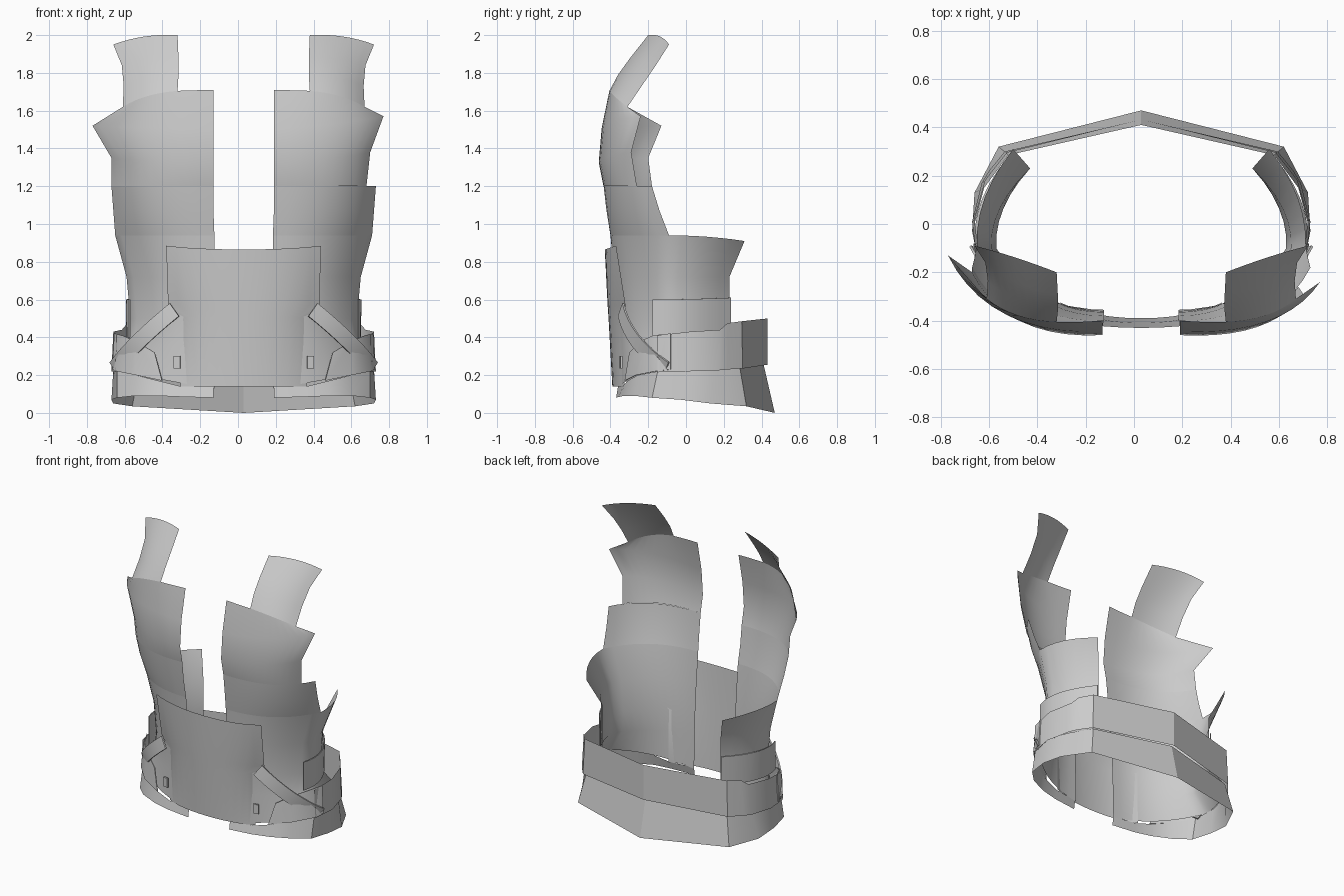
import bpy, bmesh, math
from mathutils import Vector

cube = bpy.data.objects.get("Cube")
if cube:
    bpy.data.objects.remove(cube)

MID = 0.03  # x of the garment's plane of symmetry

grey = bpy.data.materials.new("plain_grey")
grey.use_nodes = True
colour = (0.6, 0.6, 0.6, 1)
grey.diffuse_color = colour
grey.node_tree.nodes["Principled BSDF"].inputs["Base Color"].default_value = colour


def bezier(a, b, c, steps):
    """Quadratic curve from a to c, pulled towards b."""
    a, b, c = Vector(a), Vector(b), Vector(c)
    ts = [i / steps for i in range(steps + 1)]
    return [a * (1 - t) ** 2 + b * 2 * t * (1 - t) + c * t * t for t in ts]


def sheet(name, rows, sides=(1, -1), thickness=0, angle=40):
    """Skin rows of (distance from middle, y, z) points on each listed side."""
    bm = bmesh.new()
    for side in sides:
        grid = [[bm.verts.new((MID + side * d, y, z)) for d, y, z in row] for row in rows]
        for low, high in zip(grid, grid[1:]):
            for i in range(len(low) - 1):
                bm.faces.new((low[i], low[i + 1], high[i + 1], high[i]))
    bmesh.ops.remove_doubles(bm, verts=bm.verts, dist=0.0005)
    # Face every sheet away from the wearer
    bm.normal_update()
    for f in bm.faces:
        c = f.calc_center_median()
        if f.normal.dot(Vector((c.x - MID, c.y, 0))) < 0:
            f.normal_flip()
    mesh = bpy.data.meshes.new(name)
    bm.to_mesh(mesh)
    bm.free()
    obj = bpy.data.objects.new(name, mesh)
    bpy.context.collection.objects.link(obj)
    mesh.materials.append(grey)
    bpy.ops.object.select_all(action="DESELECT")
    obj.select_set(True)
    bpy.context.view_layer.objects.active = obj
    if thickness:
        solid = obj.modifiers.new("thickness", "SOLIDIFY")
        solid.thickness = thickness
        solid.offset = 1
        bpy.ops.object.modifier_apply(modifier=solid.name)
    bpy.ops.object.shade_smooth_by_angle(angle=math.radians(angle))


def front_row(inner, outer, bulge=0.02, reach=0.74, steps=10):
    """Curve around the chest from the front opening to the side."""
    (d, y, z), (e, _, w) = inner, outer
    return bezier(inner, (d + reach * (e - d), y - bulge, (z + w) / 2), outer, steps)


def body_row(inner, side, end, bulge=0, reach=0.62):
    """Chest curve continued along the flank to the open back edge."""
    middle = (side[0] + 0.01, (side[1] + end[1]) / 2, side[2])
    return front_row(inner, side, bulge, reach) + bezier(side, middle, end, 6)[1:]


# Shoulder straps and chest, with a longer torn tip on one side
notch = (0.64, -0.31, 1.62)
shoulder_base = bezier((0.35, -0.405, 1.705), (0.53, -0.4, 1.69), notch, 8)
for label, side, edge in (
    ("left", 1, [(0.74, -0.24, 1.57), (0.67, -0.29, 1.38), (0.65, -0.26, 1.2)]),
    ("right", -1, [(0.8, -0.13, 1.52), (0.7, -0.2, 1.35), (0.7, -0.18, 1.2)]),
):
    sheet(label + "_shoulder", [
        shoulder_base,
        bezier((0.345, -0.36, 1.79), (0.53, -0.34, 1.78), (0.635, -0.235, 1.73), 8),
        bezier((0.345, -0.295, 1.88), (0.53, -0.26, 1.88), (0.645, -0.16, 1.84), 8),
        bezier((0.35, -0.2, 2), (0.53, -0.13, 2.01), (0.69, -0.09, 1.95), 8),
    ], (side,))
    sheet(label + "_chest", [
        front_row((0.16, -0.435, 1.2), edge[2]),
        front_row((0.16, -0.46, 1.32), edge[1]),
        front_row((0.16, -0.445, 1.5), edge[0]),
        [(0.16, -0.4, 1.71), (0.25, -0.405, 1.708)] + shoulder_base,
    ], (side,))

# Torso from the ribs down to the belt
sheet("torso_front", [
    front_row((0.155, -0.4, 0.94), (0.68, -0.09, 0.94), 0.01, 0.7),
    front_row((0.16, -0.42, 1.07), (0.69, -0.14, 1.07)),
    front_row((0.16, -0.435, 1.2), (0.7, -0.18, 1.2)),
])
sheet("torso_sides", [
    body_row((0.155, -0.355, 0.13), (0.69, -0.08, 0.23), (0.55, 0.28, 0.24)),
    body_row((0.155, -0.36, 0.36), (0.61, -0.1, 0.36), (0.46, 0.23, 0.36)),
    body_row((0.155, -0.365, 0.5), (0.6, -0.1, 0.5), (0.46, 0.23, 0.5)),
    body_row((0.155, -0.38, 0.72), (0.62, -0.1, 0.72), (0.46, 0.23, 0.72)),
    body_row((0.155, -0.4, 0.94), (0.68, -0.09, 0.94), (0.53, 0.31, 0.91), 0.01, 0.7),
])

# Raised strip around each flank
sheet("flank_strip", [
    bezier((0.6, -0.175, z), (0.66 + grow, 0.01, z), (0.47, 0.235, z + 0.01), 8)
    for z, grow in ((0.4, 0), (0.6, 0.01))
], thickness=0.006)

# Curved plate over the stomach
sheet("stomach_plate", [
    bezier((0, y, z), (d * 0.6, y, z), (d, edge_y, edge_z), 6)
    for y, z, d, edge_y, edge_z in (
        (-0.39, 0.14, 0.335, -0.325, 0.14),
        (-0.41, 0.5, 0.335, -0.33, 0.51),
        (-0.415, 0.57, 0.4, -0.32, 0.57),
        (-0.43, 0.865, 0.41, -0.37, 0.885),
    )
])

# Flared lower belt, open at the front and pointed at the back
belt_top = [
    (0.16, -0.36, 0.14), (0.33, -0.335, 0.14), (0.45, -0.31, 0.17), (0.57, -0.255, 0.2),
    (0.67, -0.15, 0.22), (0.69, 0, 0.23), (0.65, 0.15, 0.23), (0.55, 0.285, 0.24), (0, 0.41, 0.26),
]
belt_bottom = [
    (0.16, -0.37, 0.08), (0.33, -0.355, 0.085), (0.45, -0.33, 0.09), (0.58, -0.27, 0.09),
    (0.67, -0.18, 0.08), (0.7, -0.03, 0.07), (0.69, 0.13, 0.05), (0.59, 0.32, 0.035), (0, 0.47, 0),
]
sheet("lower_belt", [belt_bottom, belt_top], angle=25)

# Upright band around the back, standing just proud of the belt
band_top = [(0.67, -0.15, 0.41), (0.69, 0.02, 0.43), (0.645, 0.18, 0.44),
            (0.615, 0.22, 0.475), (0.555, 0.295, 0.485), (0, 0.432, 0.5)]
band_bottom = [(0.68, -0.15, 0.215), (0.7, 0.01, 0.22), (0.66, 0.17, 0.225),
               (0.63, 0.22, 0.23), (0.565, 0.3, 0.235), (0, 0.432, 0.255)]
sheet("back_band", [band_bottom, band_top], angle=25)

# Hip plates in front of the band
sheet("hip_plate", [
    [(0.43, -0.32, 0.17), (0.57, -0.26, 0.2), (0.67, -0.16, 0.22), (0.69, -0.08, 0.23)],
    [(0.47, -0.295, 0.32), (0.57, -0.235, 0.38), (0.64, -0.17, 0.41), (0.68, -0.08, 0.42)],
], thickness=0.006)

# Diagonal straps from the stomach plate to the hips
strap = bezier((0.365, -0.34, 0.545), (0.58, -0.3, 0.37), (0.68, -0.1, 0.235), 8)
sheet("diagonal_strap", [
    [p + Vector((s * 0.024, s * 0.012, s * 0.034)) for p in strap] for s in (-1, 1)
], thickness=0.01)

# Small buckles beside the stomach plate
sheet("buckle", [[(0.335, -0.34, z), (0.37, -0.335, z)] for z in (0.235, 0.3)], thickness=0.012)
